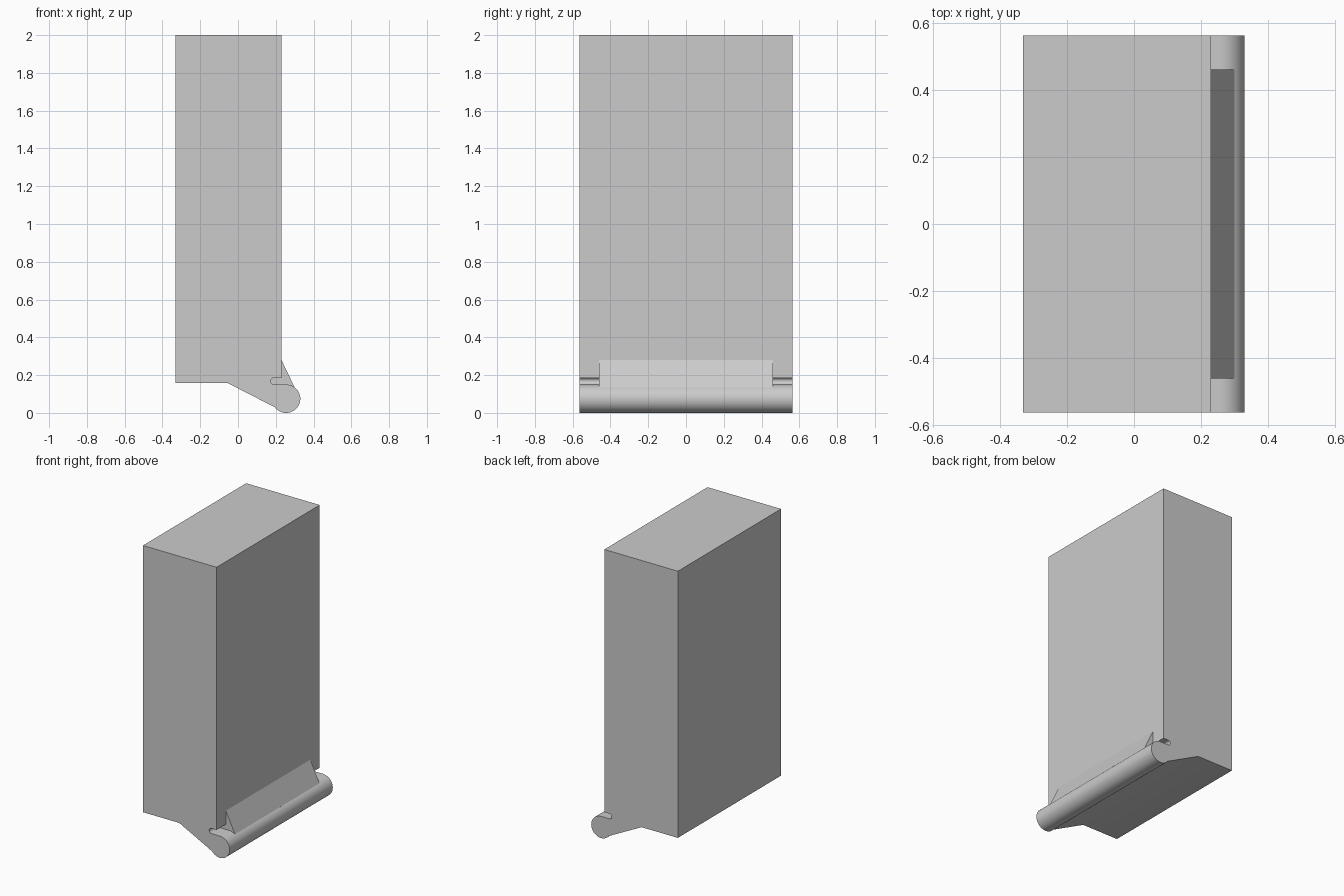
import bpy
import bmesh
import math

cube = bpy.data.objects.get("Cube")
if cube:
    bpy.data.objects.remove(cube, do_unlink=True)

grey = bpy.data.materials.new("plain grey")
grey.use_nodes = True
colour = (0.6, 0.6, 0.6, 1)
grey.diffuse_color = colour
grey.node_tree.nodes["Principled BSDF"].inputs["Base Color"].default_value = colour


def arc(cx, cz, r, start, end, steps):
    """Points along an arc in the XZ plane, angles in degrees."""
    angles = [math.radians(start + (end - start) * i / steps) for i in range(steps + 1)]
    return [(cx + r * math.cos(a), cz + r * math.sin(a)) for a in angles]


def extrude_profile(name, points, half_depth):
    """Extrude an XZ outline along Y, centred on y = 0."""
    bm = bmesh.new()
    face = bm.faces.new([bm.verts.new((x, -half_depth, z)) for x, z in points])
    result = bmesh.ops.extrude_face_region(bm, geom=[face])
    verts = [v for v in result["geom"] if isinstance(v, bmesh.types.BMVert)]
    bmesh.ops.translate(bm, verts=verts, vec=(0, 2 * half_depth, 0))
    bmesh.ops.recalc_face_normals(bm, faces=bm.faces)
    mesh = bpy.data.meshes.new(name)
    bm.to_mesh(mesh)
    bm.free()
    mesh.materials.append(grey)
    obj = bpy.data.objects.new(name, mesh)
    bpy.context.collection.objects.link(obj)
    bpy.ops.object.select_all(action="DESELECT")
    obj.select_set(True)
    bpy.context.view_layer.objects.active = obj
    bpy.ops.object.shade_smooth_by_angle(angle=math.radians(30))
    return obj


# Tall slab with sloping underside, rounded lip and a rounded-end slot
lip = arc(0.255, 0.075, 0.075, -143, 90, 36)
slot_end = arc(0.191, 0.168, 0.0175, 270, 90, 10)
body = [(-0.332, 2.0), (-0.332, 0.158), (-0.055, 0.158)]
body += lip + slot_end + [(0.23, 0.1855), (0.23, 2.0)]
extrude_profile("body_with_rounded_lip", body, 0.563)

# Sloping web that fills the slot between its two open ends
web = [(0.18, 0.12), (0.29, 0.12), (0.30, 0.135), (0.23, 0.28),
       (0.22, 0.28), (0.22, 0.20), (0.165, 0.20)]
extrude_profile("sloping_web", web, 0.461)
